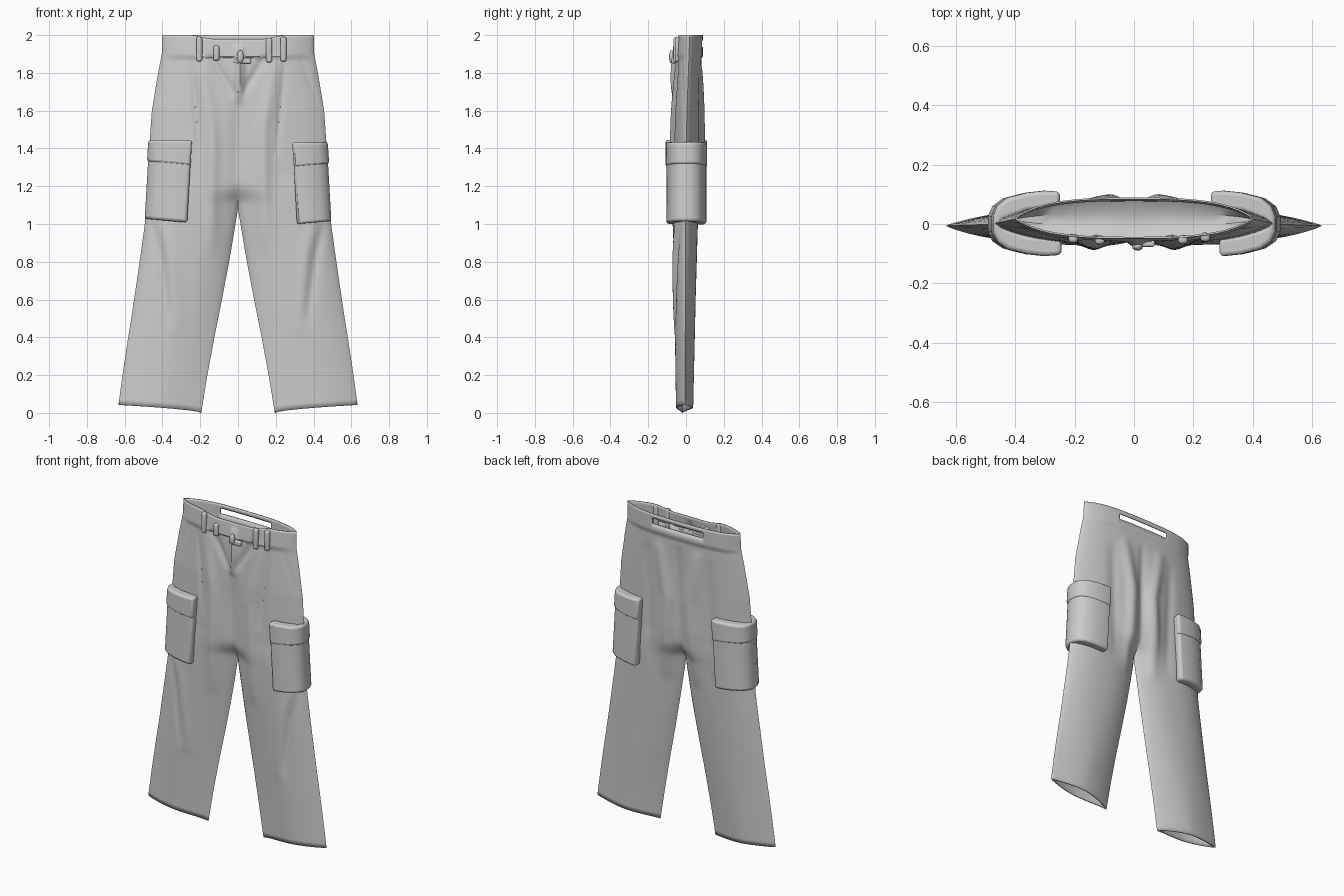
import bpy, bmesh, math

if "Cube" in bpy.data.objects:
    bpy.data.objects.remove(bpy.data.objects["Cube"])


def interp(z, pts):
    """Piecewise linear lookup in (z, value) pairs sorted by falling z."""
    if z >= pts[0][0]:
        return pts[0][1]
    for (z0, a), (z1, b) in zip(pts, pts[1:]):
        if z >= z1:
            return a + (b - a) * (z0 - z) / (z0 - z1)
    return pts[-1][1]


def smooth(t):
    t = max(0.0, min(1.0, t))
    return t * t * (3 - 2 * t)


def ridge(x, z, pts, width, amp):
    """Cloth fold following a path x(z), fading out at both ends."""
    top, low = pts[0][0], pts[-1][0]
    if not low < z < top:
        return 0.0
    fade = math.sin(math.pi * (top - z) / (top - low)) ** 0.6
    return amp * fade * math.exp(-((x - interp(z, pts)) / width) ** 2)


def finish(name, bm, bevel=0.0, thickness=0.0):
    bmesh.ops.recalc_face_normals(bm, faces=bm.faces)
    me = bpy.data.meshes.new(name)
    bm.to_mesh(me)
    bm.free()
    ob = bpy.data.objects.new(name, me)
    bpy.context.collection.objects.link(ob)
    if bevel:
        m = ob.modifiers.new("bevel", 'BEVEL')
        m.width, m.segments, m.limit_method = bevel, 3, 'ANGLE'
        m.angle_limit = math.radians(40)
    if thickness:
        m = ob.modifiers.new("cloth", 'SOLIDIFY')
        m.thickness, m.offset = thickness, 0
    for o in bpy.context.selected_objects:
        o.select_set(False)
    bpy.context.view_layer.objects.active = ob
    ob.select_set(True)
    bpy.ops.object.shade_smooth_by_angle(angle=math.radians(40))
    return ob


# Silhouette and depth profiles
OUTER = [(2, .398), (1.9, .40), (1.8, .42), (1.6, .453), (1.4, .467), (1.2, .48),
         (1.0, .49), (.8, .518), (.6, .547), (.4, .577), (.2, .605), (0, .63)]
INNER = [(1.1, 0), (1.0, .016), (.8, .05), (.6, .088), (.4, .128), (.2, .165), (0, .198)]
FRONT = [(2, -.04), (1.88, -.05), (1.6, -.063), (1.3, -.068), (1, -.066), (.6, -.058), (0, -.05)]
BACK = [(2, .08), (1.88, .08), (1.6, .077), (1.3, .075), (1, .06), (.6, .048), (0, .035)]
MID = [(2, .02), (1.6, .005), (1.3, 0), (0, -.006)]


def folds(x, z, front):
    a = abs(x)
    if front:
        f = ridge(a, z, [(1.9, .2), (1.5, .135), (.85, .14)], .035, .018)
        f += ridge(a, z, [(1.9, .15), (1.66, .01)], .022, -.014)
        f += ridge(x, z, [(1.97, .01), (1.64, .005)], .022, .025)
        f += ridge(x, z, [(1.68, 0), (1.1, 0)], .04, -.016)
        f += ridge(a, z, [(1.06, .47), (.85, .41), (.45, .36)], .025, -.014)
        f += ridge(a, z, [(1.06, .42), (.85, .36), (.4, .32)], .04, .01)
        f += ridge(a, z, [(1.88, .33), (1.56, .45)], .012, -.006)
        f += ridge(a, z, [(1.88, .25), (1.35, .2)], .014, -.01)
    else:
        f = ridge(a, z, [(1.84, .14), (1.5, .08), (.95, .1)], .04, .022)
        f += ridge(a, z, [(1.84, 0), (1.1, 0)], .03, -.014)
        f += ridge(a, z, [(1.8, .22), (1.0, .2)], .035, -.01)
    if z > 1.885:
        f += .006
    return f


def point(sx, u, z, front):
    lo, hi = interp(z, INNER), interp(z, OUTER)
    x = sx * (lo + (hi - lo) * u)
    k = smooth((1.28 - z) / .18)          # one torso ring becomes two leg rings
    flat = smooth((1 - z) / 1.0)          # legs flatten to a thin lens at the hem
    s = abs(u - k * (1 - u))
    env = max(0.0, 1 - s ** (3 - .7 * k - .6 * flat)) ** (.8 + .2 * flat)
    mid = interp(z, MID) - .014 * flat * (1 - u)
    y = mid + env * (interp(z, FRONT if front else BACK) - mid)
    y += (-1 if front else 1) * folds(x, z, front) * min(1, env * 1.5)
    zz = z + .042 * u ** .6 * max(0, 1 - z / .5)       # slanted hem
    if front and z > 1.88:                             # dipped front waist
        zz -= .022 * smooth((.26 - abs(x)) / .15) * (z - 1.88) / .12
    return x, y, zz


# Trousers shell: front and back panels of both halves, with the back waist slot
COLS, SLOT = 40, 18
rows = [2, 1.985, 1.972, 1.955, 1.938, 1.905, 1.888, 1.88]
rows += [1.88 - .78 * i / 39 for i in range(1, 40)]
rows[-1] = 1.1
rows += [1.1 - 1.1 * i / 36 for i in range(1, 37)]
bm = bmesh.new()
for sx in (-1, 1):
    for front in (True, False):
        grid = [[bm.verts.new(point(sx, i / COLS, max(z, 0), front)) for i in range(COLS + 1)]
                for z in rows]
        for r in range(len(rows) - 1):
            for i in range(COLS):
                if not front and r in (2, 3) and i < SLOT:
                    continue
                bm.faces.new((grid[r][i], grid[r][i + 1], grid[r + 1][i + 1], grid[r + 1][i]))
bmesh.ops.remove_doubles(bm, verts=bm.verts, dist=.0003)
finish("trousers", bm, thickness=.006)

# Lining that closes the waist opening a little below the rim
bm = bmesh.new()
line = []
for i in range(-10, 11):
    sx, u = (-1 if i < 0 else 1), abs(i) / 10.2
    f, b = point(sx, u, 1.86, True), point(sx, u, 1.86, False)
    line.append([bm.verts.new((f[0], f[1] + (b[1] - f[1]) * t,
                               1.86 - .03 * math.sin(math.pi * t) - .006 * (i % 2)))
                 for t in (0, .33, .67, 1)])
for p, q in zip(line, line[1:]):
    for j in range(3):
        bm.faces.new((p[j], q[j], q[j + 1], p[j + 1]))
finish("waist_lining", bm)


# Cargo pockets: wrap-around C outline, extruded down and leaning with the leg
def wrap(name, sx, front_x, back_x, z0, z1, grow, bevel):
    out = [(front_x, -.100), (.30, -.104), (.36, -.098), (.42, -.082), (.455, -.058), (.470, -.025),
           (.470, .025), (.455, .06), (.42, .086), (.36, .102), (.30, .108), (back_x, .105)]
    inn = [(back_x, .055), (.36, .045), (.44, .016), (.44, -.016), (.36, -.04), (front_x, -.05)]
    out = [(x + grow * (1 if x > .4 else -.3), y * (1 + grow * 8)) for x, y in out]
    bm = bmesh.new()
    rings = []
    for z in (z1, z0):
        lean = (1.44 - z) * .055
        # the lower edge rises a little towards the outer seam
        rings.append([bm.verts.new((sx * (x + lean), y, z + (.09 * (x - .27) if z == z0 else 0)))
                      for x, y in out + inn])
    n = len(rings[0])
    for i in range(n):
        j = (i + 1) % n
        bm.faces.new((rings[0][i], rings[0][j], rings[1][j], rings[1][i]))
    for ring in rings:
        bm.faces.new(ring)
    finish(name, bm, bevel=bevel)


for side, sx, fx, bx, drop in (("left", -1, .245, .25, 0), ("right", 1, .288, .26, .012)):
    wrap(side + "_cargo_pocket", sx, fx, bx, 1.01 - drop, 1.40, 0, .02)
    wrap(side + "_pocket_flap", sx, fx, bx, 1.312 - drop, 1.445 - drop, .005, .014)


# Belt loops, waist tab and button
def block(name, loc, size, bevel):
    bm = bmesh.new()
    bmesh.ops.create_cube(bm, size=1)
    for v in bm.verts:
        v.co = [c * s + o for c, s, o in zip(v.co, size, loc)]
    finish(name, bm, bevel=bevel)


for i, (x, y, z, h) in enumerate(((-.205, -.048, 1.925, .13), (-.115, -.054, 1.905, .08),
                                  (.165, -.052, 1.92, .13), (.24, -.044, 1.925, .13))):
    block(f"belt_loop_{i + 1}", (x, y, z), (.032, .03, h), .011)
block("waist_tab", (.03, -.066, 1.865), (.08, .022, .03), .007)
bm = bmesh.new()
bmesh.ops.create_uvsphere(bm, u_segments=16, v_segments=8, radius=1)
for v in bm.verts:
    v.co = (v.co.x * .018 + .012, v.co.y * .014 - .076, v.co.z * .035 + 1.885)
finish("fly_button", bm)
